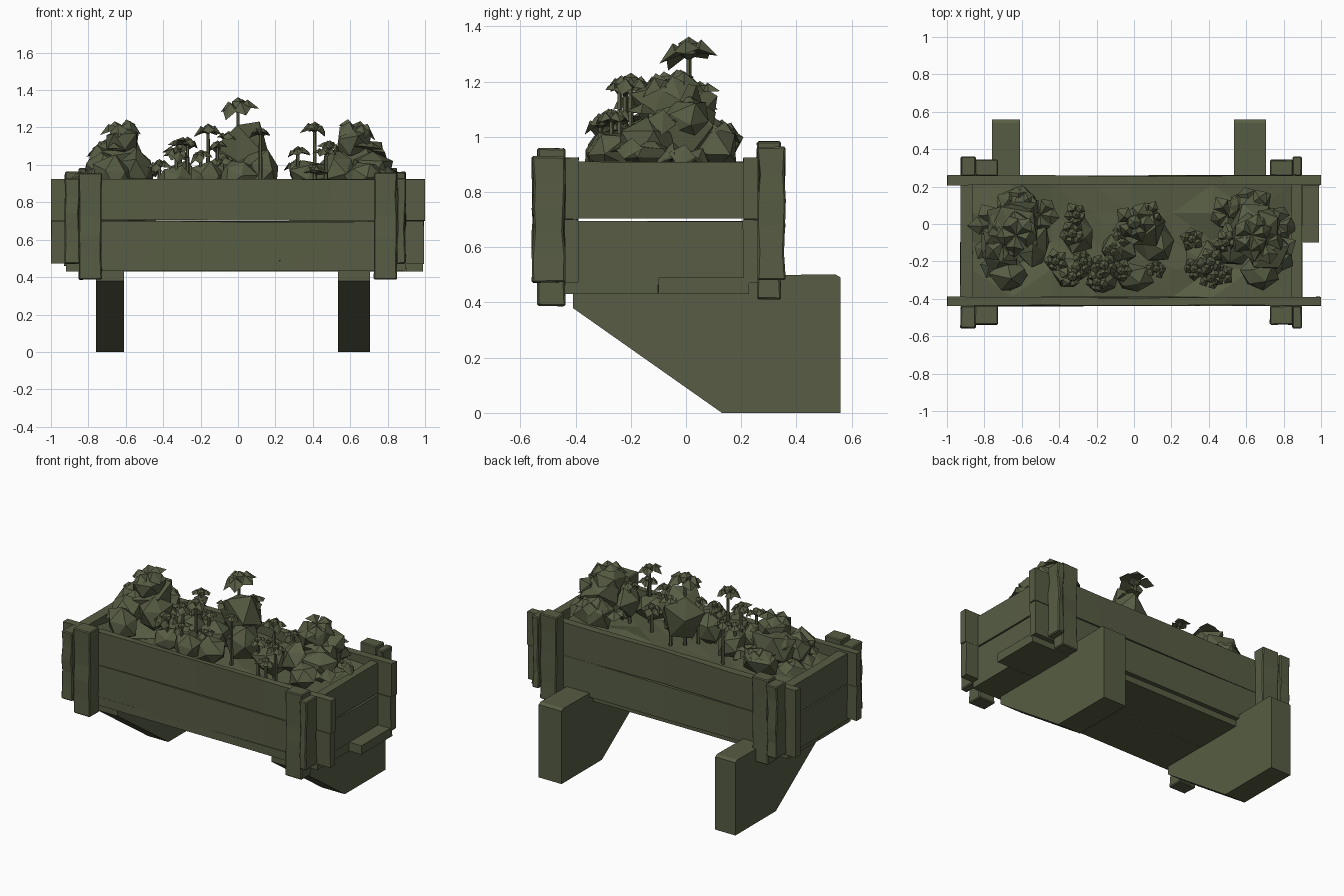
import bpy, bmesh, math, random
from mathutils import Vector, Matrix

if "Cube" in bpy.data.objects:
    bpy.data.objects.remove(bpy.data.objects["Cube"])

random.seed(11)
mat = bpy.data.materials.new("olive_green")
mat.diffuse_color = (0.095, 0.108, 0.057, 1)
mat.use_nodes = True
mat.node_tree.nodes["Principled BSDF"].inputs["Base Color"].default_value = mat.diffuse_color


def finish(name, bm):
    bmesh.ops.recalc_face_normals(bm, faces=bm.faces)
    me = bpy.data.meshes.new(name)
    bm.to_mesh(me)
    bm.free()
    me.materials.append(mat)
    ob = bpy.data.objects.new(name, me)
    bpy.context.collection.objects.link(ob)
    return ob


def rough_box(name, x, y, z, cuts=2, jitter=0.004, chamfer=0):
    """Weathered plank: box cut across its length, each ring slightly uneven."""
    lo = Vector((x[0], y[0], z[0]))
    hi = Vector((x[1], y[1], z[1]))
    size = hi - lo
    axis = max(range(3), key=lambda i: size[i])
    bm = bmesh.new()
    bmesh.ops.create_cube(bm, size=1)
    along = [e for e in bm.edges
             if abs((e.verts[0].co - e.verts[1].co)[axis]) > 0.5]
    bmesh.ops.subdivide_edges(bm, edges=along, cuts=cuts)
    for v in bm.verts:
        end = abs(v.co[axis]) > 0.49
        v.co = Vector([lo[i] + (v.co[i] + 0.5) * size[i] for i in range(3)])
        for i in range(3):
            j = random.uniform(0, jitter) * (0.4 if end else 1)
            v.co[i] += j if v.co[i] < (lo[i] + hi[i]) / 2 else -j
    if chamfer:
        sharp = [e for e in bm.edges if e.calc_face_angle(0) > 1]
        bmesh.ops.bevel(bm, geom=sharp, offset=chamfer, segments=1, affect='EDGES')
    return finish(name, bm)


# Long front and back planks
for side, y in (("front", (-0.44, -0.388)), ("back", (0.205, 0.262))):
    rough_box(side + "_upper_plank", (-1, 1), y, (0.7, 0.926), 3, 0.008)
    rough_box(side + "_lower_plank", (-1, 0.995), y, (0.47, 0.702), 3, 0.008)

# Short end planks
for side, x in (("left", (-0.93, -0.86)), ("right", (0.84, 0.9))):
    rough_box(side + "_upper_end_plank", x, (-0.4, 0.215), (0.703, 0.91))
    rough_box(side + "_lower_end_plank", x, (-0.4, 0.215), (0.46, 0.695))

# Floor planks
for i, (y, x) in enumerate((((-0.44, -0.1), (-0.92, 0.9)), ((-0.1, 0.23), (-0.92, 0.99)))):
    rough_box("floor_plank_%d" % i, x, y, (0.43, 0.49))

# Corner posts: a wide inner one and a narrow outer one at each corner
for side, s in (("left", -1), ("right", 1)):
    inner = sorted((s * 0.725, s * 0.853))
    outer = sorted((s * 0.845, s * (0.93 if s < 0 else 0.9)))
    rough_box(side + "_front_post", inner, (-0.54, -0.435), (0.385, 0.96), 4, 0.008, 0.006)
    rough_box(side + "_front_outer_post", outer, (-0.56, -0.435), (0.47, 0.93), 4, 0.01, 0.006)
    rough_box(side + "_back_post", inner, (0.255, 0.345), (0.41, 0.985), 4, 0.008, 0.006)
    rough_box(side + "_back_outer_post", outer, (0.255, 0.362), (0.48, 0.965), 4, 0.01, 0.006)

# Sloped support brackets
profile = [(0.56, 0), (0.13, 0), (-0.41, 0.38), (-0.41, 0.44), (0.2, 0.44),
           (0.26, 0.498), (0.54, 0.502), (0.56, 0.49)]
for side, x0, x1 in (("left", -0.76, -0.61), ("right", 0.535, 0.705)):
    bm = bmesh.new()
    f = bm.faces.new([bm.verts.new((x0, y, z)) for y, z in profile])
    ext = bmesh.ops.extrude_face_region(bm, geom=[f])["geom"]
    bmesh.ops.translate(bm, verts=[g for g in ext if isinstance(g, bmesh.types.BMVert)],
                        vec=(x1 - x0, 0, 0))
    finish(side + "_bracket", bm)

# Uneven soil
bm = bmesh.new()
bmesh.ops.create_grid(bm, x_segments=8, y_segments=4, size=0.5)
for v in bm.verts:
    v.co = Vector((v.co.x * 1.72 - 0.01, v.co.y * 0.6 - 0.09,
                   0.85 + random.uniform(-0.025, 0.035)))
bmesh.ops.triangulate(bm, faces=bm.faces)
finish("soil", bm)


def clump(name, x, y, z, rx, ry, rz):
    """Angular foliage lump."""
    bm = bmesh.new()
    bmesh.ops.create_icosphere(bm, subdivisions=1, radius=1)
    spin = (Matrix.Rotation(random.uniform(0, 6.28), 3, 'Z')
            @ Matrix.Rotation(random.uniform(0, 6.28), 3, 'X'))
    for v in bm.verts:
        c = spin @ v.co * random.uniform(0.78, 1.2)
        v.co = Vector((x + c.x * rx, y + c.y * ry, z + c.z * rz))
    finish(name, bm)


def leaf_ring(bm, c, r, n, droop, thick, tilt=0.3):
    """Tilted ring of pointed, folded petals around a centre."""
    lean = Matrix.Rotation(random.uniform(-tilt, tilt), 3, 'X') @ \
        Matrix.Rotation(random.uniform(-tilt, tilt), 3, 'Y')
    a0 = random.uniform(0, 6.28)
    for i in range(n):
        a = a0 + i * math.tau / n + random.uniform(-0.25, 0.25)
        d = lean @ Vector((math.cos(a), math.sin(a), 0))
        t = lean @ Vector((-math.sin(a), math.cos(a), 0))
        up = lean @ Vector((0, 0, thick))
        drop = lean @ Vector((0, 0, droop * random.uniform(0.2, 1.5)))
        root = bm.verts.new(c)
        l = bm.verts.new(c + d * r * 0.6 + t * r * 0.42 - drop * 0.2)
        rr = bm.verts.new(c + d * r * 0.6 - t * r * 0.42 - drop * 0.2)
        tip = bm.verts.new(c + d * r * random.uniform(0.85, 1.05) - drop)
        top = bm.verts.new(c + d * r * 0.5 + up)
        for p, q in ((root, l), (l, tip), (tip, rr), (rr, root)):
            bm.faces.new((p, q, top))
        bm.faces.new((root, rr, tip, l))


def flower(name, x, y, top, r):
    bm = bmesh.new()
    h = top - 0.86
    bmesh.ops.create_cone(bm, cap_ends=True, segments=5, radius1=0.012, radius2=0.009,
                          depth=h, matrix=Matrix.Translation((x, y, 0.86 + h / 2 - r * 0.4)))
    leaf_ring(bm, Vector((x, y, top - r * 0.45)), r, 5, r * 0.35, r * 0.3)
    bmesh.ops.create_icosphere(bm, subdivisions=1, radius=r * 0.38,
                               matrix=Matrix.Translation((x, y, top - r * 0.36)))
    finish(name, bm)


# Two end bushes: a tall crown, lower lumps and scattered leaves
for side, s in (("left", -1), ("right", 1)):
    lumps = [(0.65, -0.02, 1.03, 0.15, 0.16, 0.14), (0.62, -0.06, 1.12, 0.11, 0.13, 0.1),
             (0.71, 0.0, 1.06, 0.09, 0.1, 0.08),
             (0.72, -0.14, 0.97, 0.12, 0.12, 0.11), (0.54, -0.12, 0.97, 0.11, 0.12, 0.11),
             (0.67, -0.27, 0.94, 0.11, 0.1, 0.1), (0.62, 0.1, 0.96, 0.13, 0.1, 0.11)]
    for i, (x, y, z, *r) in enumerate(lumps):
        clump("%s_bush_lump_%d" % (side, i), s * x, y, z, *r)
    bm = bmesh.new()
    for x, y, z, r in ((0.63, -0.06, 1.2, 0.12), (0.7, -0.1, 1.08, 0.13),
                       (0.74, -0.16, 0.96, 0.14), (0.62, 0.1, 1.03, 0.12),
                       (0.76, 0.0, 0.94, 0.12), (0.5, 0.05, 0.96, 0.11)):
        leaf_ring(bm, Vector((s * x, y, z)), r, 5, 0.04, 0.03)
    finish(side + "_bush_leaves", bm)

# Middle bush and low foliage
for i, (x, y, z, *r) in enumerate([
        (0.03, -0.01, 1.07, 0.13, 0.12, 0.18), (0.12, -0.1, 0.97, 0.12, 0.12, 0.12),
        (0.0, -0.29, 0.94, 0.11, 0.09, 0.1), (-0.17, -0.29, 0.93, 0.11, 0.09, 0.09),
        (-0.3, -0.06, 0.93, 0.1, 0.1, 0.09), (-0.08, -0.13, 0.95, 0.1, 0.1, 0.11),
        (0.38, -0.2, 0.94, 0.11, 0.1, 0.09), (-0.34, -0.26, 0.92, 0.09, 0.08, 0.07)]):
    clump("middle_bush_lump_%d" % i, x, y, z, *r)

# Flowers: one tall, clusters of small ones
flower("tall_flower", 0.0, 0.01, 1.36, 0.115)
small = [(-0.31, 0.05, 1.14, 0.07), (-0.33, -0.05, 1.09, 0.08), (-0.27, -0.2, 1.15, 0.07),
         (-0.42, -0.2, 1.03, 0.07), (-0.16, -0.22, 1.22, 0.08), (-0.2, -0.31, 1.08, 0.07),
         (-0.33, -0.28, 1.1, 0.08), (-0.11, -0.15, 1.13, 0.06), (-0.07, -0.25, 1.05, 0.07),
         (0.41, -0.2, 1.23, 0.08), (0.32, -0.24, 1.1, 0.07), (0.47, -0.27, 1.1, 0.07),
         (0.31, -0.08, 1.03, 0.07), (0.41, -0.29, 1.0, 0.07), (0.49, -0.1, 1.13, 0.07),
         (0.12, -0.24, 1.2, 0.06), (0.08, 0.05, 1.2, 0.08), (-0.05, -0.06, 1.18, 0.07)]
for i, (x, y, z, r) in enumerate(small):
    flower("small_flower_%d" % i, x, y, z, r)
